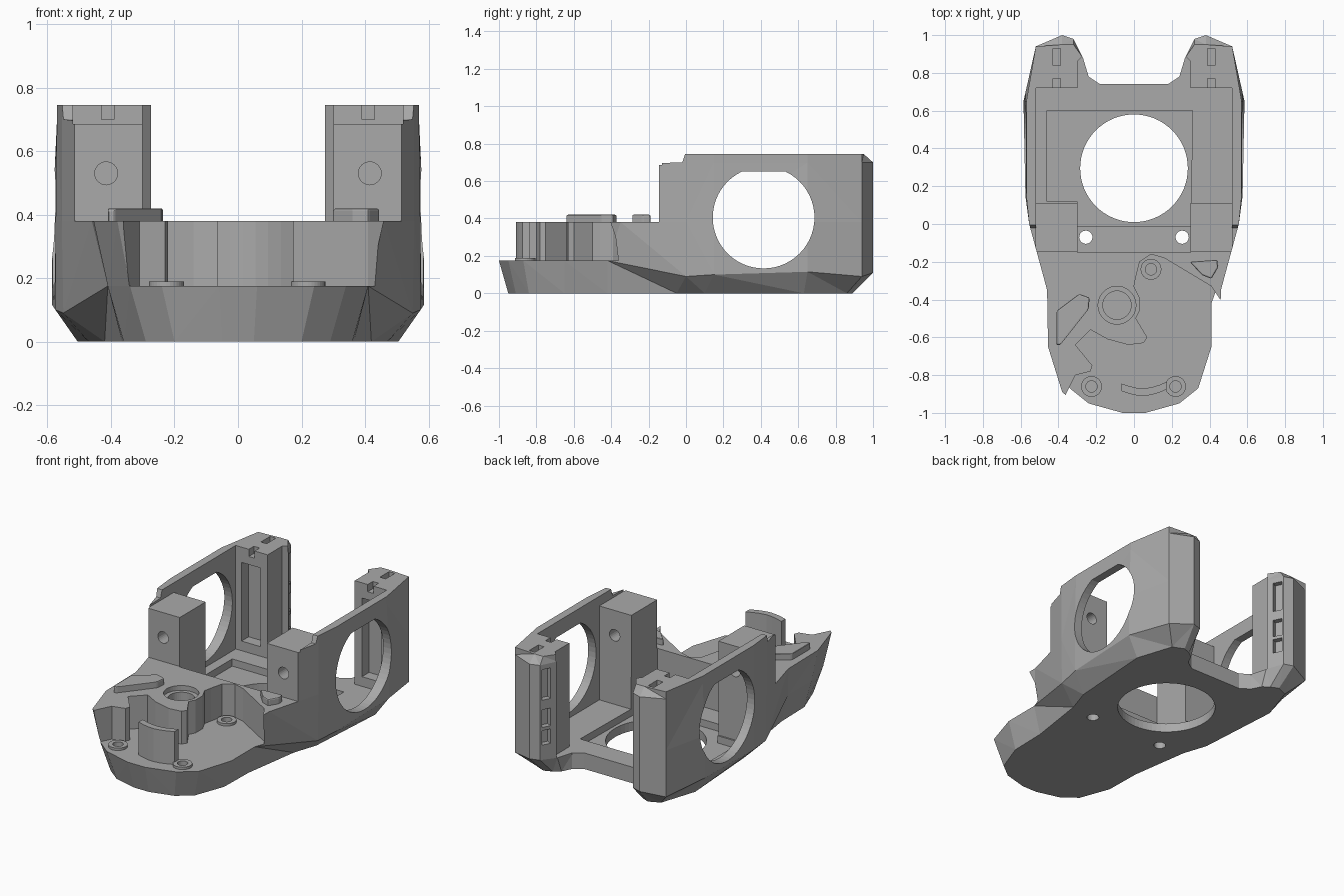
import bpy, bmesh, math

cube = bpy.data.objects.get("Cube")
if cube:
    bpy.data.objects.remove(cube, do_unlink=True)

grey = bpy.data.materials.new("plain_grey")
grey.use_nodes = True
grey.diffuse_color = (0.4, 0.4, 0.4, 1)
for node in grey.node_tree.nodes:
    if node.type == 'BSDF_PRINCIPLED':
        node.inputs["Base Color"].default_value = (0.4, 0.4, 0.4, 1)


def loft(name, rings):
    """Closed solid through rings that share one point count."""
    bm = bmesh.new()
    loops = [[bm.verts.new(p) for p in ring] for ring in rings]
    count = len(loops[0])
    bm.faces.new(loops[0])
    bm.faces.new(loops[-1])
    for low, high in zip(loops, loops[1:]):
        for i in range(count):
            j = (i + 1) % count
            bm.faces.new((low[i], low[j], high[j], high[i]))
    bmesh.ops.recalc_face_normals(bm, faces=bm.faces)
    bmesh.ops.triangulate(bm, faces=[f for f in bm.faces if len(f.verts) == 4])
    mesh = bpy.data.meshes.new(name)
    bm.to_mesh(mesh)
    bm.free()
    mesh.materials.append(grey)
    obj = bpy.data.objects.new(name, mesh)
    bpy.context.scene.collection.objects.link(obj)
    return obj


def prism(name, points, low, high, axis='z'):
    """Extrude a 2D outline along one axis."""
    place = {'z': lambda a, b, h: (a, b, h),
             'x': lambda a, b, h: (h, a, b),
             'y': lambda a, b, h: (a, h, b)}[axis]
    return loft(name, [[place(a, b, h) for a, b in points] for h in (low, high)])


def circle(cx, cy, radius, sides=40):
    step = math.tau / sides
    return [(cx + radius * math.cos(i * step), cy + radius * math.sin(i * step))
            for i in range(sides)]


def rect(x0, x1, y0, y1):
    return [(x0, y0), (x1, y0), (x1, y1), (x0, y1)]


def flip(points, side):
    return [(side * x, y) for x, y in points]


def cut(obj, points, low, high, axis='z'):
    """Subtract a prism from an object and bake the result."""
    cutter = prism("cutter", points, low, high, axis)
    cutter.hide_render = True
    mod = obj.modifiers.new("cut", 'BOOLEAN')
    mod.operation = 'DIFFERENCE'
    mod.solver = 'EXACT'
    mod.object = cutter
    bpy.context.view_layer.update()
    graph = bpy.context.evaluated_depsgraph_get()
    mesh = bpy.data.meshes.new_from_object(obj.evaluated_get(graph))
    obj.modifiers.clear()
    obj.data = mesh
    bpy.data.objects.remove(cutter, do_unlink=True)


def ring(half, heights):
    """Mirror a half outline into a full ring."""
    if not isinstance(heights, list):
        heights = [heights] * len(half)
    right = [(x, y, z) for (x, y), z in zip(half, heights)]
    return right + [(-x, y, z) for x, y, z in reversed(right)]


# Flared outer hull: half outlines from front centre to rear centre
rear = [(.27, .88), (.24, .78), (.18, .74)]
foot = [(.05, -.95), (.2, -.91), (.29, -.84), (.36, -.65), (.365, -.42),
        (.42, -.05), (.47, .1), (.505, .63), (.43, .86), (.36, .89), (.31, .87)]
belt = [(.06, -1), (.24, -.95), (.34, -.87), (.41, -.65), (.41, -.42),
        (.55, 0), (.575, .15), (.585, .65), (.52, .94), (.38, 1), (.32, .98)]
deck = [(.06, -1.03), (.26, -.99), (.38, -.89), (.455, -.65), (.46, -.35),
        (.555, 0), (.575, .15), (.585, .65), (.52, .94), (.38, 1), (.32, .98)]
crown = [(min(x, .57), y) for x, y in deck]
rim = [(x, min(y, .95)) for x, y in crown]
belt_heights = [.175] * 5 + [.09, .1, .115, .09, .11, .11, .1, .09, .09]
body = loft("body", [ring(foot + [(.27, .84)] + rear[1:], 0),
                     ring(belt + rear, belt_heights),
                     ring(deck + rear, .38),
                     ring(crown + rear, .7),
                     ring(rim + rear, .745)])

# Lower the front deck and the pillar tops
cut(body, [(-2, .38), (-.145, .38), (-.145, 2), (-2, 2)], -1, 1, 'x')
cut(body, [(-.5, .685), (-.02, .70), (0, .76), (0, 2), (-.5, 2)], -1, 1, 'x')
cut(body, rect(-.52, .52, -.3, .11), .685, 1)

# Open bay between the side walls, pillars and rear posts
bay = [(.30, -.15), (.30, .11), (.52, .11), (.52, .72), (.30, .72),
       (.30, .86), (.27, .89), (.27, 1.2)]
cut(body, bay + flip(bay[::-1], -1), .1, 1)
cut(body, [(-.30, -.01), (.30, -.01), (.31, .6), (-.46, .6), (-.46, .12),
           (-.30, .12)], .055, .3)
cut(body, circle(0, .295, .285, 64), -.2, .5)

# Round window with a flattened top through both walls
window = [(y, min(z, .655)) for y, z in circle(.415, .405, .272, 56)]
window = [p for i, p in enumerate(window)
          if p[1] < .65 or window[i - 1][1] < .65
          or window[(i + 1) % len(window)][1] < .65]
cut(body, window, -1, 1, 'x')

# Front tray pocket
pocket = [(.47, -.42), (.41, -.33), (.16, -.18), (.09, -.16), (.03, -.20),
          (.01, -.28), (0, -.33), (.03, -.39), (.03, -.46), (.01, -.5),
          (.07, -.6), (.05, -.63), (-.03, -.64), (-.14, -.61), (-.23, -.56),
          (-.31, -.64), (-.22, -.75), (-.23, -.78), (-.31, -.8),
          (-.36, -.9), (-.36, -1.3), (.7, -1.3), (.7, -.42)]
cut(body, pocket, .175, .6)

# Stepped pivot bore in the deck
cut(body, circle(-.09, -.43, .1), .35, .6)
cut(body, circle(-.09, -.43, .075), .12, .6)

for side in (-1, 1):
    # Floor screw holes and pillar cross holes
    cut(body, circle(side * .255, -.07, .035, 24), -.2, .3)
    cut(body, circle(side * .415, .53, .036, 24), -.4, .3, 'y')
    # Post recess panel, top notches and rear slots
    cut(body, flip(rect(.35, .48, .16, .65), side), .6, .79, 'y')
    cut(body, flip(rect(.39, .43, .84, .93), side), .7, 1)
    cut(body, flip(rect(.39, .43, .66, .77), side), .7, 1)
    slot = [(.27, .93), (.32, .905), (.345, .955), (.295, .98)]
    for low, high in ((.2, .29), (.31, .42), (.48, .67)):
        cut(body, flip(slot, side), low, high)

# Screw bosses on the tray
for name, x, y in (("front_right_boss", -.225, -.86),
                   ("front_left_boss", .22, -.86), ("rear_boss", .09, -.24)):
    boss = prism(name, circle(x, y, .055, 32), .15, .19)
    for part in (body, boss):
        cut(part, circle(x, y, .03, 24), .12, .3)

# Curved upright guard at the front of the tray
guard = []
for radius in (.02, -.02):
    row = [(-.065 + .04 * i, -.865 - radius - .03 * math.sin(math.pi * i / 6) + .01 * i / 6)
           for i in range(7)]
    guard += row if radius > 0 else row[::-1]
prism("front_guard", guard, .16, .38)

# Raised rest pads on the deck
pads = {"right_pad": [(-.41, -.64), (-.39, -.64), (-.24, -.45), (-.235, -.39),
                      (-.29, -.37), (-.41, -.46)],
        "left_pad": [(.295, -.2), (.36, -.27), (.41, -.29), (.445, -.23),
                     (.44, -.19)]}
for name, points in pads.items():
    pad = prism(name, points, .36, .42)
    bevel = pad.modifiers.new("soft_edge", 'BEVEL')
    bevel.width = .008
    bevel.segments = 2
    bevel.limit_method = 'ANGLE'
